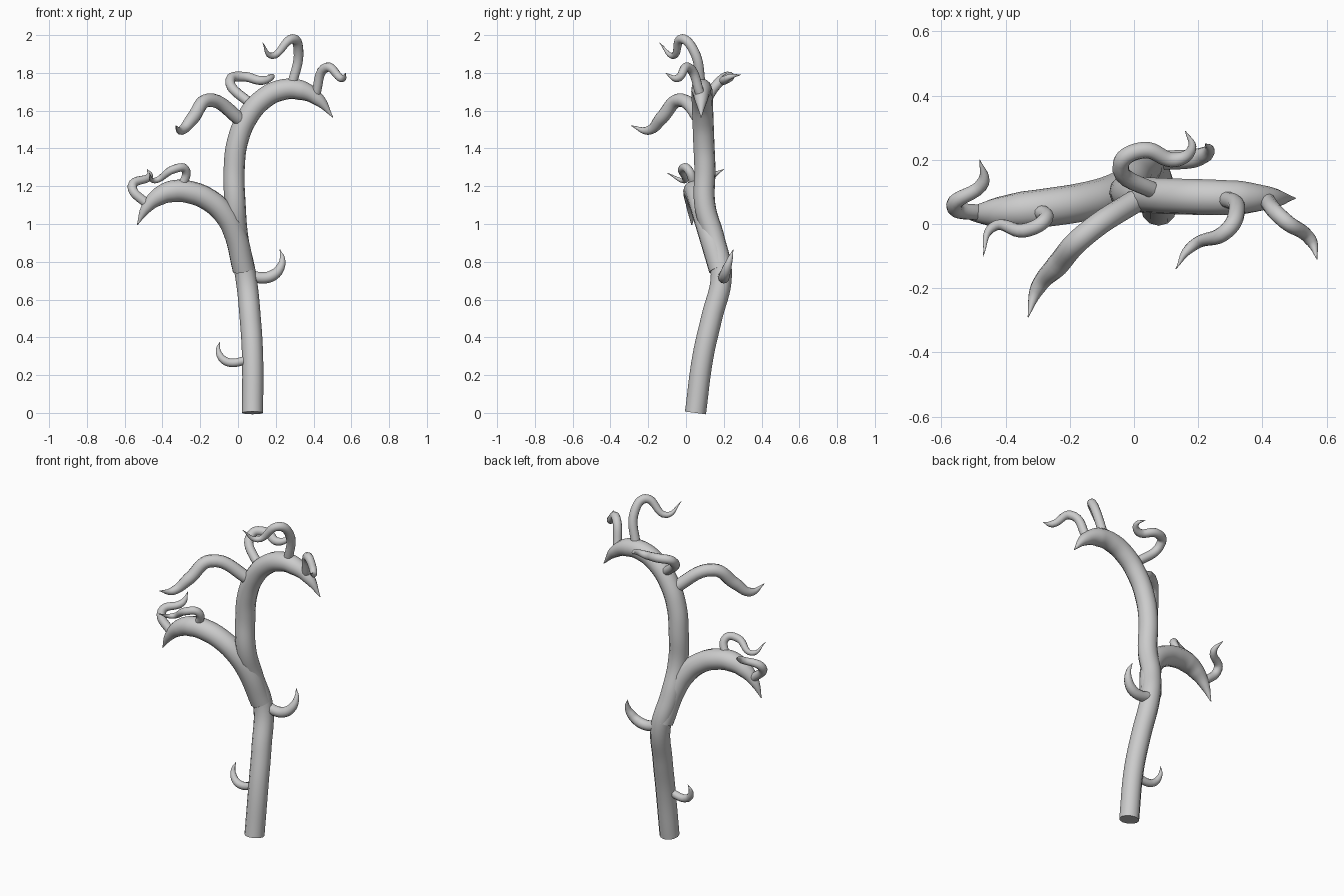
import bpy
from math import cos, sin, pi, radians

cube = bpy.data.objects.get("Cube")
if cube:
    bpy.data.objects.remove(cube)

bark = bpy.data.materials.new("pale_grey_bark")
bark.use_nodes = True
bark.diffuse_color = (0.6, 0.6, 0.6, 1)
shader = bark.node_tree.nodes["Principled BSDF"]
shader.inputs["Base Color"].default_value = bark.diffuse_color


def limb(name, path, radius, taper_from=0.4):
    """Smooth round tube along a path, narrowing to a point after taper_from."""
    curve = bpy.data.curves.new(name, "CURVE")
    curve.dimensions = "3D"
    curve.bevel_depth = radius
    curve.bevel_resolution = 4
    curve.resolution_u = 8
    curve.use_fill_caps = True
    spline = curve.splines.new("BEZIER")
    last = len(path) - 1
    spline.bezier_points.add(last)
    for index, (point, position) in enumerate(zip(spline.bezier_points, path)):
        point.co = position
        point.handle_left_type = point.handle_right_type = "AUTO"
        taper = max(0, (index / last - taper_from) / (1 - taper_from))
        point.radius = max(0.04, 1 - taper ** 2)

    # Turn the curve into a mesh object
    helper = bpy.data.objects.new(name + "_path", curve)
    bpy.context.collection.objects.link(helper)
    graph = bpy.context.evaluated_depsgraph_get()
    mesh = bpy.data.meshes.new_from_object(helper.evaluated_get(graph))
    bpy.data.objects.remove(helper)
    mesh.materials.clear()
    mesh.materials.append(bark)
    part = bpy.data.objects.new(name, mesh)
    bpy.context.collection.objects.link(part)
    bpy.ops.object.select_all(action="DESELECT")
    bpy.context.view_layer.objects.active = part
    part.select_set(True)
    bpy.ops.object.shade_smooth_by_angle(angle=radians(50))


def arch(degrees, top_x, top_z, rise, near_span, far_span, start_y, end_y):
    """Point on a drooping elliptical arch, measured from its rooted side."""
    angle = radians(degrees)
    span = near_span if angle < pi / 2 else far_span
    drift = (1 - angle / pi) ** 3
    return (top_x - span * cos(angle),
            end_y + (start_y - end_y) * drift,
            top_z - rise * (1 - sin(angle)))


def crown(degrees):
    """Point on the arching top of the trunk."""
    return arch(degrees, top_x=0.28, top_z=1.715, rise=0.42,
                near_span=0.3, far_span=0.29, start_y=0.1, end_y=0.08)


def bough(degrees):
    """Point on the large right branch."""
    return arch(degrees, top_x=-0.32, top_z=1.175, rise=0.33,
                near_span=-0.32, far_span=-0.24, start_y=0.16, end_y=0.03)


def hook(name, side, x, y, z, size):
    """Short thorn that leaves the stem sideways and curls upward."""
    path = [(x - side * size, y, z - size * 0.8)]
    for degrees in range(-90, 31, 30):
        angle = radians(degrees)
        path.append((x + side * size * cos(angle),
                     y + size * (1 + sin(angle)) / 3,
                     z + size * sin(angle)))
    limb(name, path, size * 0.3, taper_from=0.3)


# Main stem, arching over to a pointed tip
stem = [(0.077, 0.05, 0), (0.077, 0.09, 0.3), (0.065, 0.135, 0.5),
        (0.04, 0.187, 0.73), (0, 0.15, 0.92), (-0.015, 0.1, 1.1)]
limb("trunk", stem + [crown(a) for a in range(0, 141, 20)], 0.056, taper_from=0.8)

# Large side branches
limb("right_branch", [(0.03, 0.18, 0.76)] + [bough(a) for a in range(20, 155, 19)],
     0.06, taper_from=0.55)
limb("front_branch", [crown(35), (-0.16, -0.04, 1.655), (-0.24, -0.13, 1.56),
                      (-0.3, -0.2, 1.495), (-0.33, -0.29, 1.52)], 0.036)

# Curling twigs on the arch
limb("top_twig", [crown(90), (0.32, 0.04, 1.92), (0.29, -0.02, 1.98),
                  (0.18, -0.07, 1.89), (0.13, -0.14, 1.96)], 0.026)
limb("tip_twig", [crown(116), (0.47, 0.01, 1.83),
                  (0.55, -0.05, 1.77), (0.57, -0.11, 1.8)], 0.025)
limb("back_twig", [crown(50), (-0.04, 0.19, 1.765), (0.03, 0.23, 1.78),
                   (0.13, 0.2, 1.76), (0.18, 0.235, 1.78), (0.16, 0.29, 1.79)], 0.026)

# Curling twigs on the right branch
limb("branch_middle_twig", [bough(88), (-0.28, 0.01, 1.29), (-0.34, -0.02, 1.29),
                            (-0.44, -0.01, 1.23), (-0.47, -0.1, 1.27)], 0.023)
limb("branch_end_twig", [bough(130), (-0.56, 0.06, 1.2),
                         (-0.47, 0.13, 1.25), (-0.48, 0.2, 1.29)], 0.025)

# Short hooks low on the stem
hook("upper_hook", side=1, x=0.135, y=0.2, z=0.815, size=0.1)
hook("lower_hook", side=-1, x=-0.03, y=0.08, z=0.34, size=0.075)
